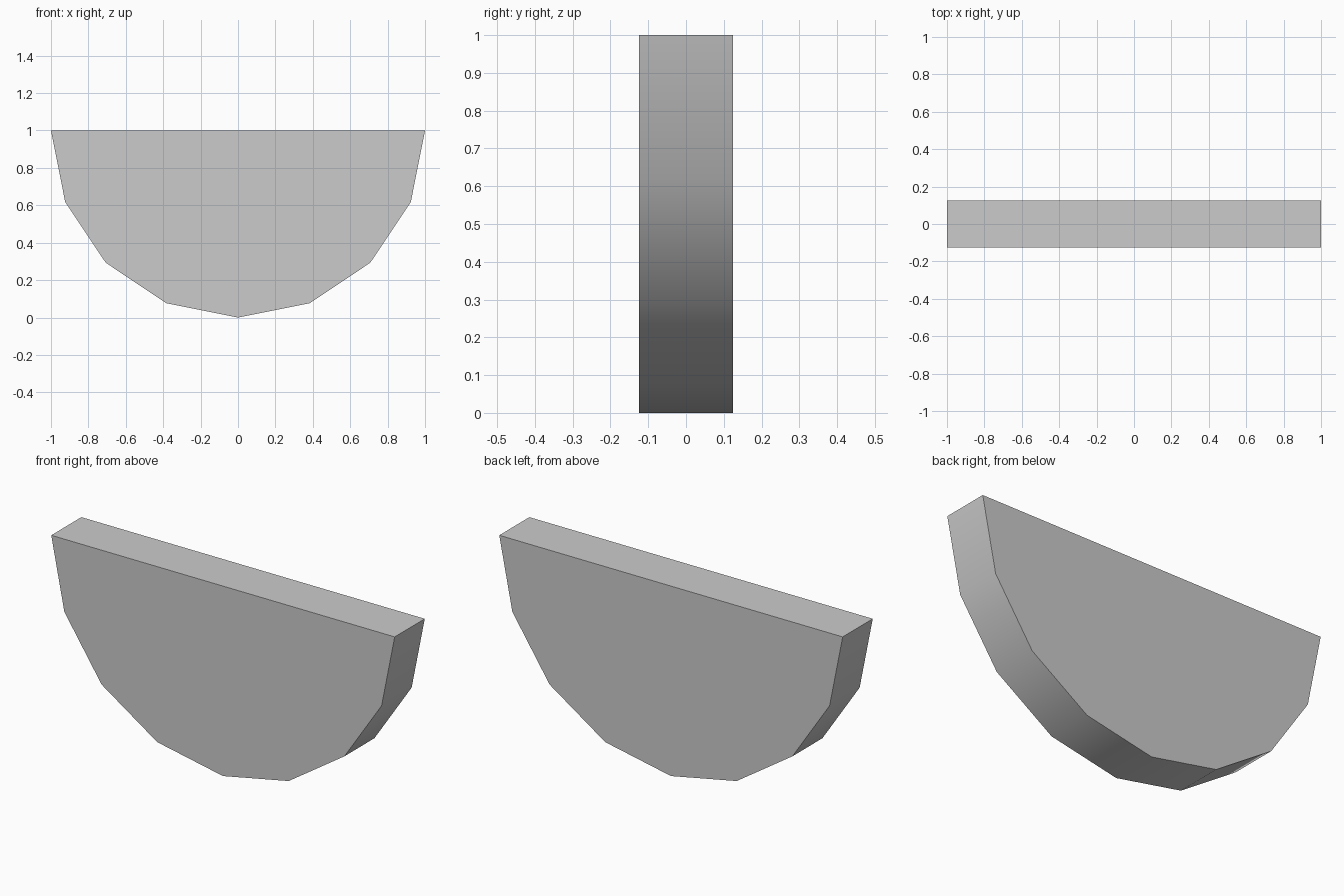
import bpy, bmesh, math

if "Cube" in bpy.data.objects:
    bpy.data.objects.remove(bpy.data.objects["Cube"])

RADIUS, THICKNESS, SEGMENTS = 1.0, 0.25, 8

# Half-disc profile: flat edge on top, arc resting on the ground
bm = bmesh.new()
arc = []
for i in range(SEGMENTS + 1):
    a = math.pi + math.pi * i / SEGMENTS
    arc.append(bm.verts.new((RADIUS * math.cos(a), -THICKNESS / 2,
                             RADIUS + RADIUS * math.sin(a))))
face = bm.faces.new(arc)

# Extrude the profile through its thickness
ext = bmesh.ops.extrude_face_region(bm, geom=[face])
verts = [g for g in ext["geom"] if isinstance(g, bmesh.types.BMVert)]
bmesh.ops.translate(bm, verts=verts, vec=(0, THICKNESS, 0))
# Make sure the front cap exists
if not any(all(v.co.y < 0 for v in f.verts) for f in bm.faces):
    bm.faces.new(arc)
bmesh.ops.recalc_face_normals(bm, faces=bm.faces)

mesh = bpy.data.meshes.new("half_disc")
bm.to_mesh(mesh)
bm.free()
half_disc = bpy.data.objects.new("half_disc", mesh)
bpy.context.collection.objects.link(half_disc)

# Smooth rim, sharp caps
bpy.context.view_layer.objects.active = half_disc
half_disc.select_set(True)
bpy.ops.object.shade_smooth_by_angle(angle=math.radians(30))
